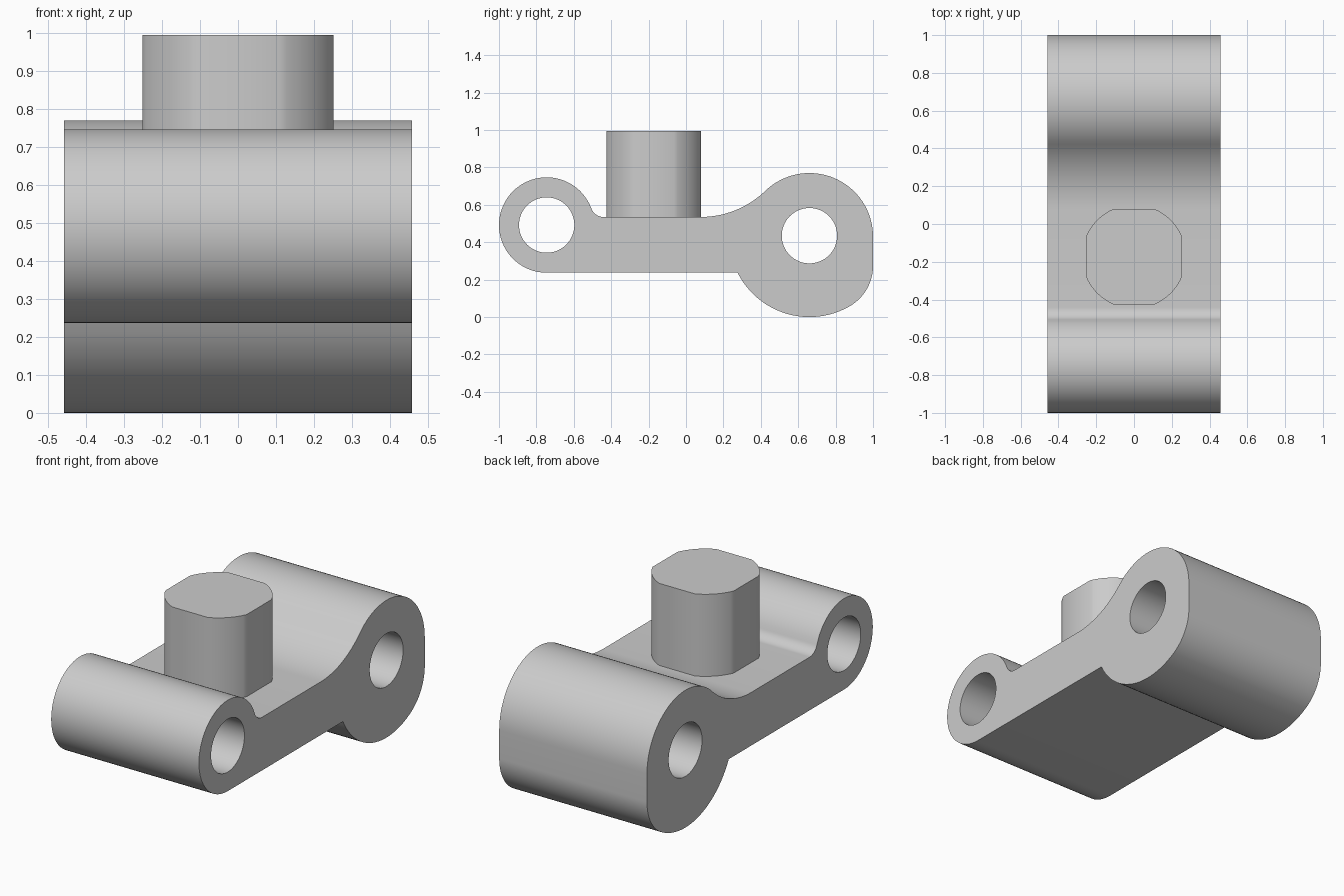
import bpy
import bmesh
from math import radians, degrees, sin, cos, atan2, asin

cube = bpy.data.objects.get("Cube")
if cube:
    bpy.data.objects.remove(cube, do_unlink=True)

# Single plain metal colour
GREY = (0.6, 0.6, 0.6, 1.0)
metal = bpy.data.materials.new("plain grey")
metal.use_nodes = True
metal.diffuse_color = GREY
metal.node_tree.nodes["Principled BSDF"].inputs["Base Color"].default_value = GREY


def arc(centre, radius, start, end, steps=24):
    """Points along a circular arc, angles in degrees."""
    angles = [radians(start + (end - start) * i / steps) for i in range(steps + 1)]
    return [(centre[0] + radius * cos(a), centre[1] + radius * sin(a)) for a in angles]


def heading(a, b):
    return degrees(atan2(b[1] - a[1], b[0] - a[0]))


def extruded(name, outline, place, sweep):
    """Extrude one closed outline into a solid."""
    bm = bmesh.new()
    base = bm.faces.new([bm.verts.new(place(u, v)) for u, v in outline])
    top = bmesh.ops.extrude_face_region(bm, geom=[base], use_keep_orig=True)["geom"]
    moved = [g for g in top if isinstance(g, bmesh.types.BMVert)]
    bmesh.ops.translate(bm, verts=moved, vec=sweep)
    bmesh.ops.recalc_face_normals(bm, faces=bm.faces[:])
    mesh = bpy.data.meshes.new(name)
    bm.to_mesh(mesh)
    bm.free()
    mesh.materials.append(metal)
    obj = bpy.data.objects.new(name, mesh)
    bpy.context.collection.objects.link(obj)
    return obj


def activate(obj):
    bpy.ops.object.select_all(action="DESELECT")
    obj.select_set(True)
    bpy.context.view_layer.objects.active = obj


def bore(obj, centre, radius):
    """Cut a round hole right through along x."""
    cutter = extruded("bore_cutter", arc(centre, radius, 0, 360, 64)[:-1],
                      lambda u, v: (-1, u, v), (2, 0, 0))
    cutter.hide_render = True
    cut = obj.modifiers.new("bore", "BOOLEAN")
    cut.operation = "DIFFERENCE"
    cut.solver = "EXACT"
    cut.object = cutter
    activate(obj)
    bpy.ops.object.modifier_apply(modifier=cut.name)
    bpy.data.objects.remove(cutter, do_unlink=True)


# Link dimensions in the side plane (y, z)
HALF_WIDTH = 0.458
PLATE_LOW, PLATE_TOP = 0.237, 0.535
small, small_r = (-0.745, 0.492), 0.255
big, big_r, lobe_r = (0.66, 0.43), 0.34, 0.43
hole_r = 0.148

# Blend circles between the plate and the two eyes, and at the lower back corner
notch_r, sweep_r, heel_r = 0.07, 0.5, 0.25
rise = PLATE_TOP + notch_r - small[1]
notch = (small[0] + ((small_r + notch_r) ** 2 - rise ** 2) ** 0.5, PLATE_TOP + notch_r)
rise = PLATE_TOP + sweep_r - big[1]
sweep = (big[0] - ((big_r + sweep_r) ** 2 - rise ** 2) ** 0.5, PLATE_TOP + sweep_r)
heel_y = big[0] + big_r - heel_r
heel = (heel_y, big[1] - ((lobe_r - heel_r) ** 2 - (heel_y - big[0]) ** 2) ** 0.5)
lobe_start = -180 + degrees(asin((big[1] - PLATE_LOW) / lobe_r))
heel_turn = heading(big, heel)

# Outline, counter-clockwise from the plate's lower edge
outline = (
    arc(big, lobe_r, lobe_start, heel_turn)
    + arc(heel, heel_r, heel_turn, 0)[1:]
    + arc(big, big_r, 0, heading(big, sweep), 32)
    + arc(sweep, sweep_r, heading(sweep, big), -90)[1:]
    + arc(notch, notch_r, -90, heading(notch, small), 12)
    + arc(small, small_r, heading(small, notch), 270, 48)[1:]
)
link = extruded("link_body", outline,
                lambda u, v: (-HALF_WIDTH, u, v), (2 * HALF_WIDTH, 0, 0))
bore(link, small, hole_r)
bore(link, (big[0], 0.435), hole_r)

# Upright pin: a round bar with four flats
PIN_Y, PIN_HALF, PIN_R, PIN_TOP = -0.173, 0.252, 0.275, 0.995
corner = degrees(asin(PIN_HALF / PIN_R))
pin_outline = []
for quarter in range(4):
    pin_outline += arc((0, PIN_Y), PIN_R, quarter * 90 + 90 - corner, quarter * 90 + corner, 10)
pin = extruded("upright_pin", pin_outline,
               lambda u, v: (u, v, PLATE_TOP - 0.01), (0, 0, PIN_TOP - PLATE_TOP + 0.01))

# Smooth curved walls, crisp rims
for part in (link, pin):
    activate(part)
    bpy.ops.object.shade_smooth_by_angle(angle=radians(30))
